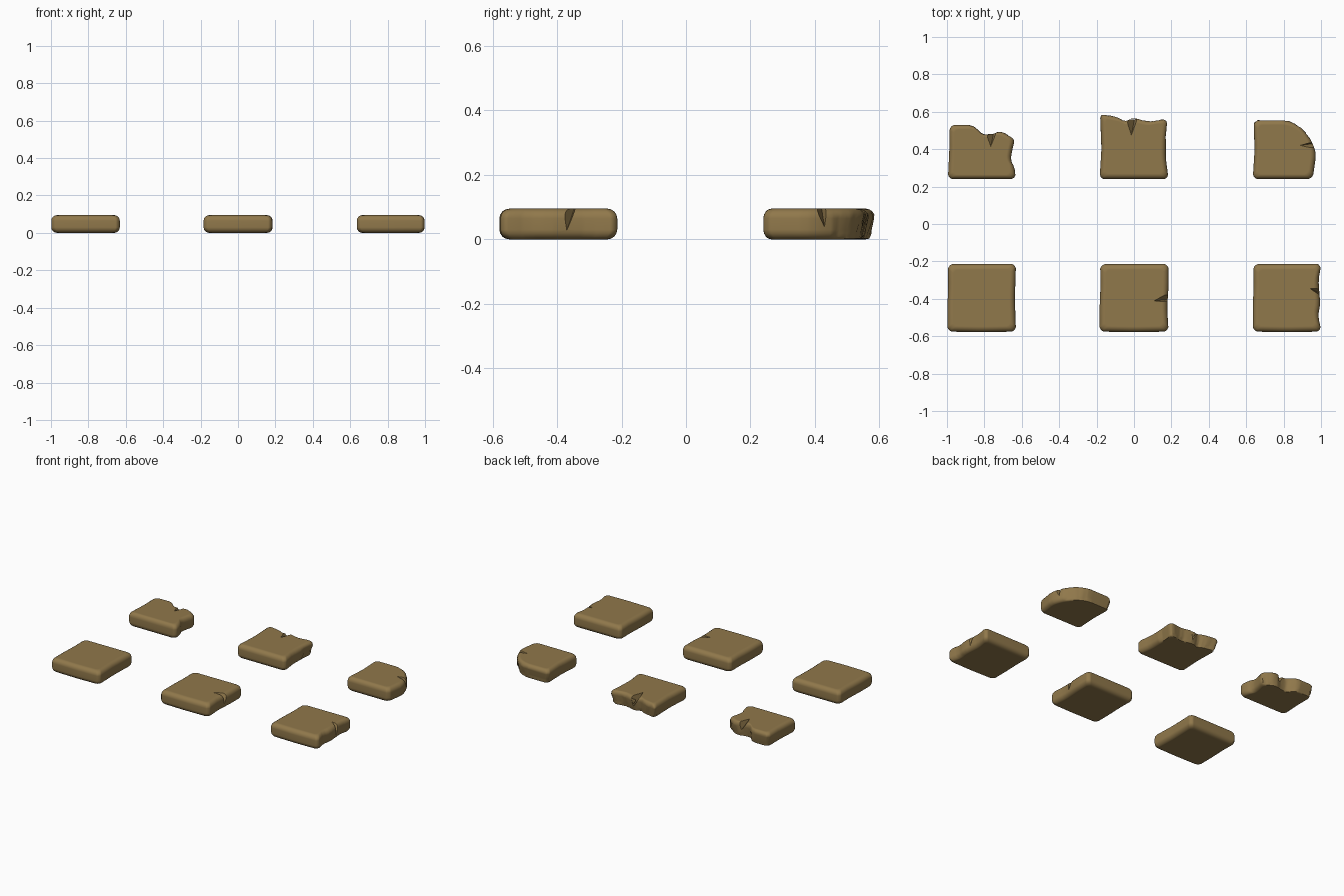
import bpy, bmesh, math, random
from mathutils import Vector

random.seed(4)
if "Cube" in bpy.data.objects:
    bpy.data.objects.remove(bpy.data.objects["Cube"], do_unlink=True)

HEIGHT = 0.095
HALF = 0.18                # half the width of a tile
BREAK_LINE = 0.46          # beyond this y the back tiles are broken
ROUND = 0.018              # corner cut length
EDGE = 0.03                # radius of the worn top and bottom edges
STEPS = 4                  # rings in each worn edge

stone = bpy.data.materials.new("brown_stone")
stone.use_nodes = True
stone.diffuse_color = (0.28, 0.188, 0.07, 1)
shader = stone.node_tree.nodes["Principled BSDF"]
shader.inputs["Base Color"].default_value = stone.diffuse_color
shader.inputs["Roughness"].default_value = 0.9


def round_corners(points, cut):
    """Replace every outline corner by two points a short way along its edges."""
    result = []
    for i, p in enumerate(points):
        for q in (points[i - 1], points[(i + 1) % len(points)]):
            edge = q - p
            result.append(p + edge.normalized() * min(edge.length / 4, cut))
    return result


def make_object(name, bm):
    bmesh.ops.recalc_face_normals(bm, faces=bm.faces)
    mesh = bpy.data.meshes.new(name)
    bm.to_mesh(mesh)
    bm.free()
    mesh.materials.append(stone)
    obj = bpy.data.objects.new(name, mesh)
    bpy.context.collection.objects.link(obj)
    return obj


def select_only(obj):
    bpy.ops.object.select_all(action='DESELECT')
    obj.select_set(True)
    bpy.context.view_layer.objects.active = obj


def cut_crack(tile, tip, mouth_a, mouth_b, depth):
    """Cut a tapering wedge from the rim: widest on top, closing down the side."""
    tip, a, b = Vector(tip), Vector(mouth_a), Vector(mouth_b)
    out = ((a + b) / 2 - tip).normalized() * 0.012
    above = HEIGHT + 0.004
    bm = bmesh.new()
    corners = [(*tip, above), (*(a + out), above), (*(b + out), above),
               (*(a.lerp(b, 0.75) + out), HEIGHT - depth)]
    verts = [bm.verts.new(c) for c in corners]
    bmesh.ops.convex_hull(bm, input=verts)
    cutter = make_object("crack_cutter", bm)
    cutter.hide_render = True
    select_only(tile)
    mod = tile.modifiers.new("crack", 'BOOLEAN')
    mod.operation, mod.solver, mod.object = 'DIFFERENCE', 'EXACT', cutter
    bpy.ops.object.modifier_apply(modifier=mod.name)
    bpy.data.objects.remove(cutter, do_unlink=True)


def edge_profile():
    """Inset and height of every ring, from the underside to the top."""
    angles = [math.pi / 2 * i / STEPS for i in range(STEPS + 1)]
    lower = [(EDGE * (1 - math.sin(t)), EDGE * (1 - math.cos(t))) for t in angles]
    return lower + [(inset, HEIGHT - z) for inset, z in reversed(lower)]


def make_tile(name, outline, crack=None):
    """Loft a counterclockwise outline through the worn edge profile."""
    points = [Vector(p) for p in outline]
    xs, ys = [p.x for p in points], [p.y for p in points]
    centre = Vector((min(xs) + max(xs), min(ys) + max(ys))) / 2
    points = round_corners(round_corners(points, ROUND), ROUND / 3)
    bm = bmesh.new()
    rings = []
    for inset, z in edge_profile():
        ring = []
        for p in points:
            # Broken edges are chipped and slope in below their widest line
            chip = 0
            if p.y > BREAK_LINE and 0 < z < HEIGHT:
                chip = random.uniform(0, 0.006) + 0.016 * max(0, 1 - z / 0.065)
            flat = centre + (p - centre) * (1 - max(inset, chip) / HALF)
            ring.append(bm.verts.new((*flat, z)))
        rings.append(ring)
    count = len(points)
    for low, high in zip(rings, rings[1:]):
        for i in range(count):
            j = (i + 1) % count
            bm.faces.new((low[i], low[j], high[j], high[i]))
    bm.faces.new(rings[0][::-1])
    bm.faces.new(rings[-1])
    tile = make_object(name, bm)
    select_only(tile)
    bpy.ops.object.shade_smooth_by_angle(angle=math.radians(50))
    if crack:
        cut_crack(tile, *crack)
    normals = tile.modifiers.new("even_shading", 'WEIGHTED_NORMAL')
    normals.keep_sharp = True
    return tile


def whole_outline(left, right, dents):
    """Square tile outline, with slight dents along its right side."""
    front, back = -0.579, -0.213
    return ([(left, front + 0.004), ((left + right) / 2, front), (right, front + 0.004)]
            + [(right - d, y) for d, y in dents]
            + [(right, back), (left + 0.003, back - 0.002),
               (left + 0.005, -0.33), (left, -0.45)])


# Front row: whole tiles, two of them cracked on the right-hand rim
make_tile("whole_tile", whole_outline(-0.998, -0.631, [(0.006, -0.4)]))
make_tile("cracked_tile", whole_outline(-0.184, 0.185, [(0.008, -0.45), (0, -0.33)]),
          ((0.1, -0.413), (0.18, -0.365), (0.18, -0.418), 0.07))
make_tile("chipped_tile",
          whole_outline(0.635, 1.002, [(0.018, -0.49), (0.006, -0.43), (0.016, -0.3)]),
          ((0.94, -0.345), (0.985, -0.336), (0.985, -0.38), 0.075))

# Back row: tiles with broken rear edges
make_tile("broken_left_tile", [
    (-0.995, 0.24), (-0.633, 0.24), (-0.637, 0.3), (-0.66, 0.34), (-0.65, 0.4),
    (-0.637, 0.45), (-0.67, 0.478), (-0.715, 0.497), (-0.76, 0.482), (-0.805, 0.478),
    (-0.83, 0.5), (-0.865, 0.532), (-0.99, 0.53), (-0.987, 0.4)],
    ((-0.767, 0.41), (-0.795, 0.475), (-0.735, 0.48), 0.06))
make_tile("broken_middle_tile", [
    (-0.184, 0.24), (0.185, 0.24), (0.17, 0.35), (0.172, 0.45), (0.182, 0.555),
    (0.155, 0.562), (0.11, 0.552), (0.075, 0.55), (0.03, 0.562), (-0.01, 0.57),
    (-0.05, 0.55), (-0.085, 0.572), (-0.15, 0.585), (-0.182, 0.588), (-0.174, 0.4)],
    ((-0.015, 0.47), (-0.045, 0.55), (0.018, 0.55), 0.07))
make_tile("broken_right_tile", [
    (0.635, 0.24), (0.955, 0.24), (0.974, 0.37), (0.96, 0.42), (0.937, 0.465),
    (0.908, 0.505), (0.87, 0.535), (0.81, 0.557), (0.637, 0.555), (0.645, 0.4)],
    ((0.885, 0.42), (0.955, 0.4), (0.945, 0.44), 0.06))
